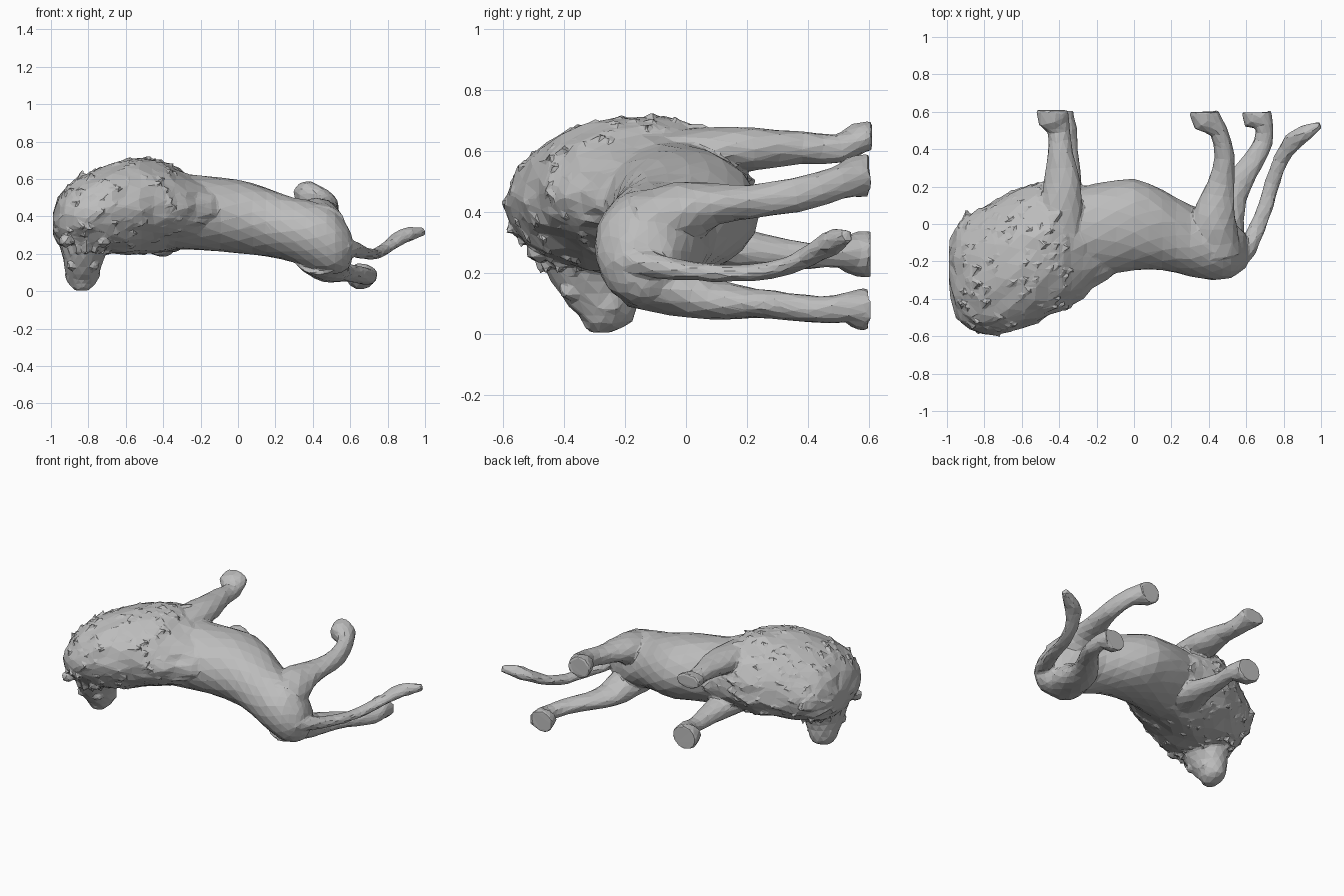
import bpy, bmesh, math, random
from mathutils import Vector

if "Cube" in bpy.data.objects:
    bpy.data.objects.remove(bpy.data.objects["Cube"])

random.seed(4)
grey = bpy.data.materials.new("stone grey")
grey.diffuse_color = (0.51, 0.51, 0.51, 1)
grey.use_nodes = True
grey.node_tree.nodes["Principled BSDF"].inputs["Base Color"].default_value = grey.diffuse_color
X, Y, Z = Vector((1, 0, 0)), Vector((0, 1, 0)), Vector((0, 0, 1))
parts = []


def finish(bm, name):
    """Store a part so that all of them can be fused into one skin."""
    bmesh.ops.recalc_face_normals(bm, faces=bm.faces)
    me = bpy.data.meshes.new(name)
    bm.to_mesh(me)
    bm.free()
    parts.append(me)
    return me


def smooth_path(rings, steps):
    """Catmull-Rom through ring rows (x, y, z, side radius, up radius)."""
    out = []
    n = len(rings)
    for i in range(n - 1):
        p = [rings[max(i - 1, 0)], rings[i], rings[i + 1], rings[min(i + 2, n - 1)]]
        for s in range(steps):
            t = s / steps
            out.append([0.5 * (2 * b + (c - a) * t + (2 * a - 5 * b + 4 * c - d) * t * t
                               + (3 * b - a - 3 * c + d) * t ** 3) for a, b, c, d in zip(*p)])
    return out + [list(rings[-1])]


def loft(name, rings, sides=12, steps=2, axis=None, jitter=0.003):
    """Skin elliptical rings along a path; axis fixes the ring direction."""
    bm = bmesh.new()
    rows = smooth_path(rings, steps)
    loops = []
    for i, r in enumerate(rows):
        c = Vector(r[:3])
        t = axis or (Vector(rows[min(i + 1, len(rows) - 1)][:3])
                     - Vector(rows[max(i - 1, 0)][:3])).normalized()
        if i >= len(rows) - 2 and name.endswith("leg"):
            t = Y                                     # flat soles
        side = t.cross(Y if abs(t.z) > 0.9 else Z).normalized()
        up = side.cross(t)
        loop = []
        for k in range(sides):
            a = 2 * math.pi * (k + 0.5 * (i % 2)) / sides
            q = c + side * r[3] * math.cos(a) + up * r[4] * math.sin(a)
            if 0 < i < len(rows) - 1:
                q += Vector([random.uniform(-jitter, jitter) for _ in range(3)])
            loop.append(bm.verts.new(q))
        loops.append(loop)
    # staggered rings joined by triangles
    for i in range(len(loops) - 1):
        A, B = loops[i], loops[i + 1]
        for k in range(sides):
            j = (k + 1) % sides
            if i % 2 == 0:
                bm.faces.new((A[k], A[j], B[k]))
                bm.faces.new((A[j], B[j], B[k]))
            else:
                bm.faces.new((A[k], A[j], B[j]))
                bm.faces.new((A[k], B[j], B[k]))
    bm.faces.new(loops[0])
    bm.faces.new(loops[-1])
    return finish(bm, name)


def blob(name, loc, size, sub=2):
    bm = bmesh.new()
    bmesh.ops.create_icosphere(bm, subdivisions=sub, radius=1)
    for v in bm.verts:
        v.co = Vector([p + c * s for p, c, s in zip(loc, v.co, size)])
    return finish(bm, name)


# torso, lying on its side with the back toward -y
loft("torso", [(-.45, -.1, .44, .26, .21), (-.2, -.035, .42, .25, .2), (0, -.005, .4, .245, .2),
               (.15, -.03, .37, .215, .185), (.3, -.09, .325, .19, .175),
               (.42, -.12, .29, .18, .185), (.52, -.14, .26, .15, .17),
               (.585, -.14, .235, .1, .115), (.61, -.15, .23, .05, .06)], sides=18, axis=X)

# mane mass
mane = loft("mane", [(-.99, -.22, .365, .08, .05), (-.955, -.25, .38, .23, .13),
                     (-.88, -.26, .398, .3, .195), (-.75, -.235, .425, .355, .23),
                     (-.6, -.18, .45, .378, .253), (-.45, -.14, .455, .352, .257),
                     (-.33, -.115, .435, .32, .217), (-.22, -.09, .42, .26, .18),
                     (-.08, -.08, .41, .16, .14)], sides=26, axis=X, jitter=0.01)
# the back of the mane is thinner on its underside
for v in mane.vertices:
    if v.co.x > -.6 and v.co.y < -.1 and v.co.z < .44:
        k = min(1, (v.co.x + .6) / .25) * min(1, (-.1 - v.co.y) / .2)
        v.co.z += (.44 - v.co.z) * .3 * k

# broad, low mane locks swept back
bm = bmesh.new()
for f in random.sample(list(mane.polygons), 400):
    c, n = f.center, f.normal
    if c.x > -.36 or c.x < -.95 or len(f.vertices) > 3:
        continue
    flow = Vector((1, random.uniform(-.2, .9), random.uniform(-.3, .3)))
    flow = (flow - n * flow.dot(n)).normalized()
    w = n.cross(flow) * random.uniform(.03, .05)
    length = random.uniform(.07, .1)
    top = [c - w - n * .012, c + w - n * .012, c + flow * length + n * random.uniform(.003, .01)]
    A = [bm.verts.new(p) for p in top]
    d = bm.verts.new(c + flow * length * .7 - n * .06)
    for tri in ((A[0], A[1], A[2]), (A[0], A[2], d), (A[2], A[1], d), (A[1], A[0], d)):
        bm.faces.new(tri)
finish(bm, "mane_locks")

# ruff of locks around the face
bm = bmesh.new()
for k in range(16):
    a = 2 * math.pi * k / 16
    out = Vector((math.cos(a), math.sin(a), 0))
    c = Vector((-.81, -.28, .25)) + Vector((out.x * .1, out.y * .17, 0))
    tan = Vector((-out.y, out.x, 0)) * .05
    v = [bm.verts.new(p) for p in (c - tan, c + tan, c - Z * .06 + out * .03, c + out * .06 + Z * .03)]
    for i, j, m in ((0, 1, 2), (0, 2, 3), (2, 1, 3), (1, 0, 3)):
        bm.faces.new((v[i], v[j], v[m]))
finish(bm, "face_ruff")

# head turned sideways, muzzle pointing down
loft("head", [(-.81, -.3, .36, .16, .2), (-.82, -.3, .22, .125, .165), (-.83, -.285, .13, .098, .13),
              (-.835, -.262, .06, .082, .092), (-.835, -.268, .022, .057, .062),
              (-.835, -.28, .003, .03, .028)], sides=14, axis=Z)
blob("nose", (-.835, -.3, .023), (.037, .028, .022), 1)
blob("chin", (-.835, -.205, .06), (.05, .04, .04), 1)
for s in (-1, 1):
    blob("brow", (-.83 + s * .055, -.375, .14), (.038, .045, .035), 1)
    blob("cheek", (-.83 + s * .065, -.25, .1), (.035, .05, .05), 1)
    blob("ear", (-.82 + s * .1, -.48, .27), (.045, .05, .04), 1)

# legs, stretched toward +y with paws at the end
loft("upper_front_leg", [(-.42, -.1, .55, .15, .12), (-.39, .1, .6, .115, .08), (-.385, .22, .605, .1, .07),
                         (-.395, .38, .61, .068, .053), (-.4, .5, .605, .06, .048),
                         (-.43, .565, .64, .088, .05), (-.44, .61, .648, .08, .046)])
loft("lower_front_leg", [(-.4, -.05, .34, .14, .12), (-.37, .12, .29, .1, .08), (-.355, .25, .27, .075, .06),
                         (-.35, .4, .255, .05, .045), (-.355, .5, .265, .05, .05),
                         (-.4, .565, .26, .088, .075), (-.41, .605, .26, .08, .075)])
loft("upper_hind_leg", [(.42, -.15, .35, .16, .12), (.42, 0, .4, .13, .1), (.44, .1, .425, .1, .07),
                        (.465, .22, .435, .072, .055), (.485, .36, .455, .055, .058),
                        (.45, .5, .495, .05, .055), (.385, .56, .515, .08, .07),
                        (.37, .6, .52, .07, .07)])
loft("lower_hind_leg", [(.44, -.15, .2, .15, .12), (.47, -.02, .145, .12, .09), (.5, .1, .11, .1, .065),
                        (.56, .22, .1, .072, .05), (.64, .34, .09, .058, .045), (.69, .44, .078, .05, .045),
                        (.695, .525, .085, .05, .05), (.665, .57, .08, .085, .068),
                        (.65, .597, .08, .072, .066)])

# tail with a leaf-shaped tip
loft("tail", [(.55, -.2, .24, .06, .06), (.605, -.13, .23, .05, .045), (.655, -.03, .21, .045, .035),
              (.705, .1, .2, .042, .03), (.74, .22, .2, .04, .03), (.785, .34, .225, .04, .03),
              (.85, .44, .275, .05, .035), (.92, .49, .305, .042, .038), (.995, .53, .32, .018, .022)],
     sides=8)

# fuse the parts into one skin and reduce it to flat facets
bm = bmesh.new()
for me in parts:
    bm.from_mesh(me)
skin = bpy.data.meshes.new("lion")
bm.to_mesh(skin)
bm.free()
skin.materials.append(grey)
lion = bpy.data.objects.new("lion", skin)
bpy.context.collection.objects.link(lion)
fuse = lion.modifiers.new("fuse", 'REMESH')
fuse.mode = 'VOXEL'
fuse.voxel_size = 0.009
facet = lion.modifiers.new("facet", 'DECIMATE')
facet.ratio = 0.05
